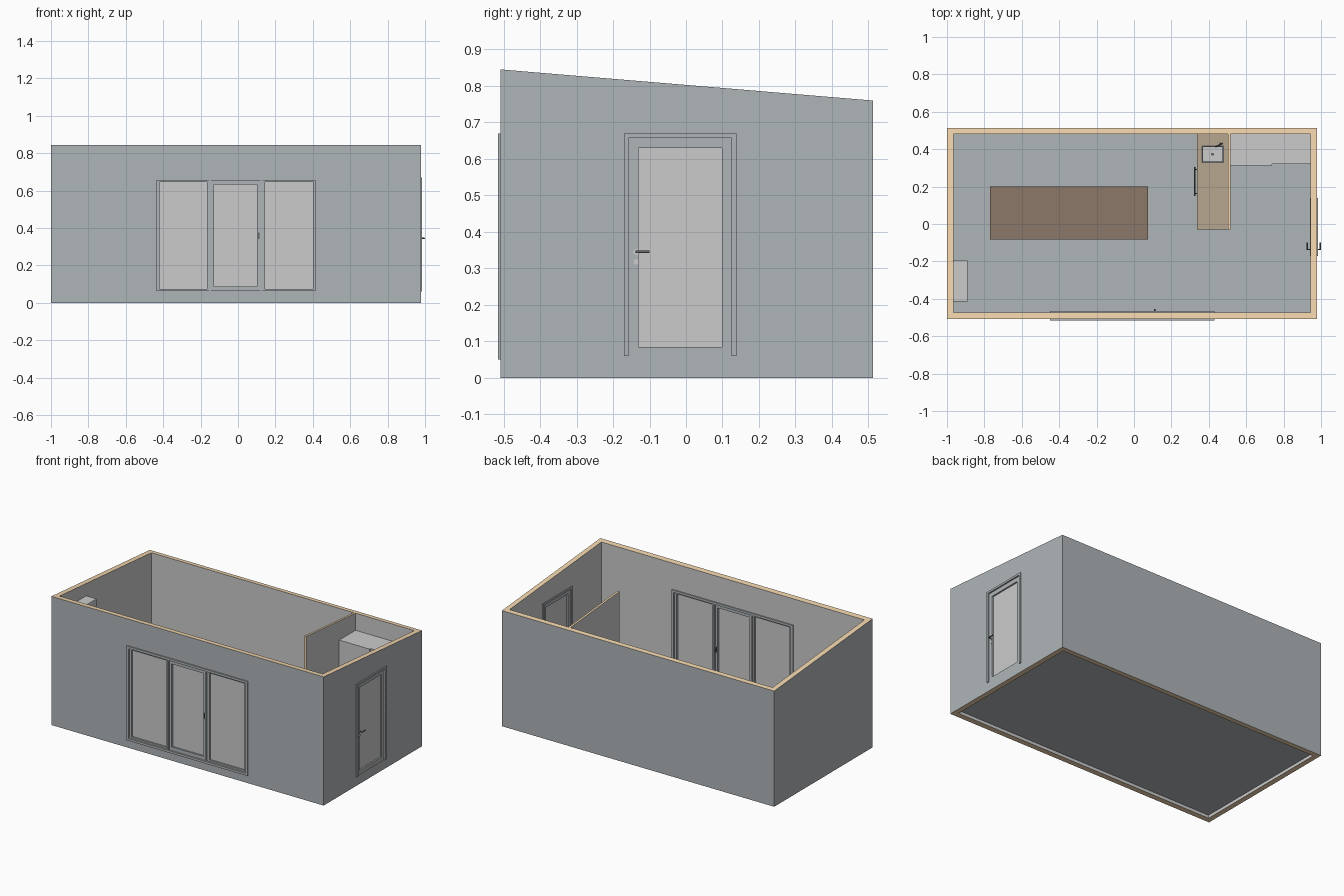
import bpy, bmesh
from mathutils import Vector, Matrix

if "Cube" in bpy.data.objects:
    bpy.data.objects.remove(bpy.data.objects["Cube"])


def mat(name, rgb):
    m = bpy.data.materials.new(name)
    m.diffuse_color = (*rgb, 1)
    m.use_nodes = True
    m.node_tree.nodes["Principled BSDF"].inputs["Base Color"].default_value = m.diffuse_color
    return m


SLATE = mat("slate", (0.43, 0.46, 0.48))
TIMBER = mat("timber", (0.9, 0.68, 0.43))
WALNUT = mat("walnut", (0.26, 0.19, 0.14))
OAK = mat("oak", (0.47, 0.38, 0.27))
DARK = mat("dark_metal", (0.12, 0.12, 0.13))
PLAIN = mat("plain_grey", (0.8, 0.8, 0.8))


def finish(name, bm, mats=()):
    bmesh.ops.recalc_face_normals(bm, faces=bm.faces)
    me = bpy.data.meshes.new(name)
    bm.to_mesh(me)
    bm.free()
    for m in mats:
        if m:
            me.materials.append(m)
    ob = bpy.data.objects.new(name, me)
    bpy.context.collection.objects.link(ob)
    return ob


def add_box(bm, x, y, z):
    c = [(a[0] + a[1]) / 2 for a in (x, y, z)]
    s = [a[1] - a[0] for a in (x, y, z)]
    M = Matrix.Translation(c) @ Matrix.Diagonal((*s, 1))
    return bmesh.ops.create_cube(bm, size=1, matrix=M)["verts"]


def boxes(name, items, m=None):
    bm = bmesh.new()
    for b in items:
        add_box(bm, *b)
    return finish(name, bm, [m])


def place(axis, u, v, d):
    """u, v span the plane, d is the depth along the given axis"""
    return {"x": (d, u, v), "y": (u, d, v), "z": (u, v, d)}[axis]


def ring(name, axis, outer, inner, d, m=None, bottom=True):
    """rectangular frame: outer/inner = (u0, u1, v0, v1)"""
    a, b, c, e = outer
    p, q, r, s = inner
    parts = [((a, p), (c, e), d), ((q, b), (c, e), d), ((p, q), (s, e), d)]
    if bottom:
        parts.append(((p, q), (c, r), d))
    return boxes(name, [place(axis, *t) for t in parts], m)


def rod(name, p, q, r, m=DARK, n=16):
    p, q = Vector(p), Vector(q)
    bm = bmesh.new()
    M = Matrix.Translation((p + q) / 2) @ (q - p).to_track_quat("Z", "Y").to_matrix().to_4x4()
    bmesh.ops.create_cone(bm, cap_ends=True, segments=n, radius1=r, radius2=r,
                          depth=(q - p).length, matrix=M)
    for f in bm.faces:
        f.smooth = len(f.verts) == 4
    for e in bm.edges:
        e.smooth = all(len(f.verts) == 4 for f in e.link_faces)
    return finish(name, bm, [m])


def roof_z(y):
    return 0.845 - 0.0835 * (y + 0.508)


def slope_top(verts):
    for v in verts:
        if v.co.z > 0.5:
            v.co.z = roof_z(v.co.y)


# outer walls: sloped ring, slate outside, plain inside, timber edges
X0, X1, Y0, Y1 = -1.0, 0.978, -0.508, 0.513
IX0, IX1, IY0, IY1 = -0.966, 0.945, -0.472, 0.481
bm = bmesh.new()


def loop(x0, x1, y0, y1, top):
    return [bm.verts.new((x, y, roof_z(y) if top else 0))
            for x, y in ((x0, y0), (x1, y0), (x1, y1), (x0, y1))]


ob_, ot = loop(X0, X1, Y0, Y1, 0), loop(X0, X1, Y0, Y1, 1)
ib, it = loop(IX0, IX1, IY0, IY1, 0), loop(IX0, IX1, IY0, IY1, 1)
for low, high, idx in ((ob_, ot, 1), (ib, it, 2), (ob_, ib, 0), (ot, it, 0)):
    for i in range(4):
        j = (i + 1) % 4
        bm.faces.new((low[i], low[j], high[j], high[i])).material_index = idx
walls = finish("walls", bm, [TIMBER, SLATE, PLAIN])

# openings for the front glazing and side door
cutter = boxes("opening_cutter", [((-0.435, 0.415), (-0.6, -0.4), (0.065, 0.655)),
                                  ((0.9, 1.1), (-0.157, 0.125), (0.06, 0.657))])
cutter.hide_render = True
cutter.hide_viewport = True
cutter.display_type = "WIRE"
mod = walls.modifiers.new("openings", "BOOLEAN")
mod.object, mod.operation, mod.solver = cutter, "DIFFERENCE", "EXACT"

# floor
boxes("floor", [((IX0, IX1), (IY0, IY1), (0.02, 0.05))], SLATE)

# partition following the roof slope
bm = bmesh.new()
slope_top(add_box(bm, (0.503, 0.517), (-0.03, IY1), (0.05, 0.8)))
bm.normal_update()
for f in bm.faces:
    f.material_index = 1 if f.normal.z > 0.5 or f.normal.y < -0.5 else 0
finish("partition", bm, [PLAIN, TIMBER])

# front glazing: trim, posts, two fixed windows and a central door
ring("front_trim", "y", (-0.45, 0.43, 0.05, 0.67), (-0.435, 0.415, 0.065, 0.655),
     (-0.515, -0.465), SLATE)
boxes("front_posts", [((u, u + 0.01), (-0.512, -0.468), (0.065, 0.655)) for u in (-0.155, 0.12)], SLATE)
FRONT = {"left_window": ((-0.435, -0.155), (-0.42, -0.165), 0.075, 0.645),
         "front_door": ((-0.145, 0.12), (-0.128, 0.102), 0.088, 0.633),
         "right_window": ((0.13, 0.415), (0.145, 0.4), 0.075, 0.645)}
for name, (o, i, lo, hi) in FRONT.items():
    ring(name + "_frame", "y", (*o, 0.065, 0.655), (*i, lo, hi), (-0.505, -0.475), SLATE)
    boxes(name + "_pane", [(i, (-0.494, -0.486), (lo, hi))])
for s, y in (("out", -0.505), ("in", -0.475)):
    d = -1 if s == "out" else 1
    ys = sorted((y, y + d * 0.005))
    boxes("front_door_plate_" + s, [((0.106, 0.114), ys, (0.34, 0.375))], DARK)
rod("front_door_lever", (0.11, -0.475, 0.362), (0.11, -0.455, 0.362), 0.004)

# side door: three-sided trim, leaf, pane and lever handles
for s, d in (("out", (0.962, 0.985)), ("in", (0.94, 0.962))):
    ring("side_trim_" + s, "x", (-0.17, 0.138, 0.06, 0.67), (-0.157, 0.125, 0.06, 0.657),
         d, SLATE, bottom=False)
ring("side_door_leaf", "x", (-0.157, 0.125, 0.06, 0.657), (-0.13, 0.098, 0.085, 0.63),
     (0.948, 0.975), SLATE)
boxes("side_door_pane", [((0.958, 0.965), (-0.13, 0.098), (0.085, 0.63))])
for s, x, d in (("out", 0.975, 1), ("in", 0.948, -1)):
    rod("side_rosette_" + s, (x, -0.136, 0.345), (x + d * 0.004, -0.136, 0.345), 0.009, PLAIN)
    rod("side_lock_" + s, (x, -0.136, 0.318), (x + d * 0.004, -0.136, 0.318), 0.008, PLAIN)
    rod("side_spindle_" + s, (x, -0.136, 0.345), (x + d * 0.023, -0.136, 0.345), 0.003)
    rod("side_lever_" + s, (x + d * 0.0215, -0.139, 0.345), (x + d * 0.0215, -0.1, 0.345), 0.0035)

# table
TX, TY = (-0.77, 0.075), (-0.083, 0.2)
boxes("table_top", [(TX, TY, (0.25, 0.265))], WALNUT)
boxes("table_legs", [((x, x + 0.025), (y, y + 0.025), (0.05, 0.25))
                     for x in (-0.75, 0.03) for y in (-0.063, 0.155)], WALNUT)

# kitchen counter with sink, tap and bar handle
HOLE = (0.368, 0.472, 0.335, 0.413)
ring("counter_body", "z", (0.345, 0.503, -0.025, IY1), HOLE, (0.05, 0.285))
ring("counter_top", "z", (0.338, 0.503, -0.03, IY1), HOLE, (0.285, 0.3), OAK)
ring("sink_rim", "z", (0.36, 0.48, 0.327, 0.421), HOLE, (0.3, 0.303), DARK)
boxes("sink_basin", [(HOLE[:2], HOLE[2:], (0.245, 0.25))])
rod("sink_drain", (0.42, 0.373, 0.25), (0.42, 0.373, 0.252), 0.008)
rod("tap_stem", (0.463, 0.43, 0.3), (0.463, 0.43, 0.36), 0.005)
rod("tap_spout", (0.475, 0.432, 0.357), (0.435, 0.412, 0.357), 0.004)
rod("cabinet_handle", (0.326, 0.15, 0.26), (0.326, 0.305, 0.26), 0.004)
for k, y in enumerate((0.163, 0.292)):
    rod(f"handle_post_{k}", (0.326, y, 0.26), (0.346, y, 0.26), 0.003)

# wardrobe with overlapping sliding doors
boxes("wardrobe_body", [((0.517, IX1), (0.33, IY1), (0.05, 0.65))])
boxes("wardrobe_left_door", [((0.517, 0.738), (0.312, 0.33), (0.055, 0.65))])
boxes("wardrobe_right_door", [((0.738, IX1), (0.322, 0.33), (0.055, 0.65))])

# wall-mounted air conditioner with rounded front edges
ac = boxes("air_conditioner", [((IX0, -0.89), (-0.415, -0.195), (0.65, 0.74))])
bev = ac.modifiers.new("soft_edges", "BEVEL")
bev.width, bev.segments = 0.004, 2
